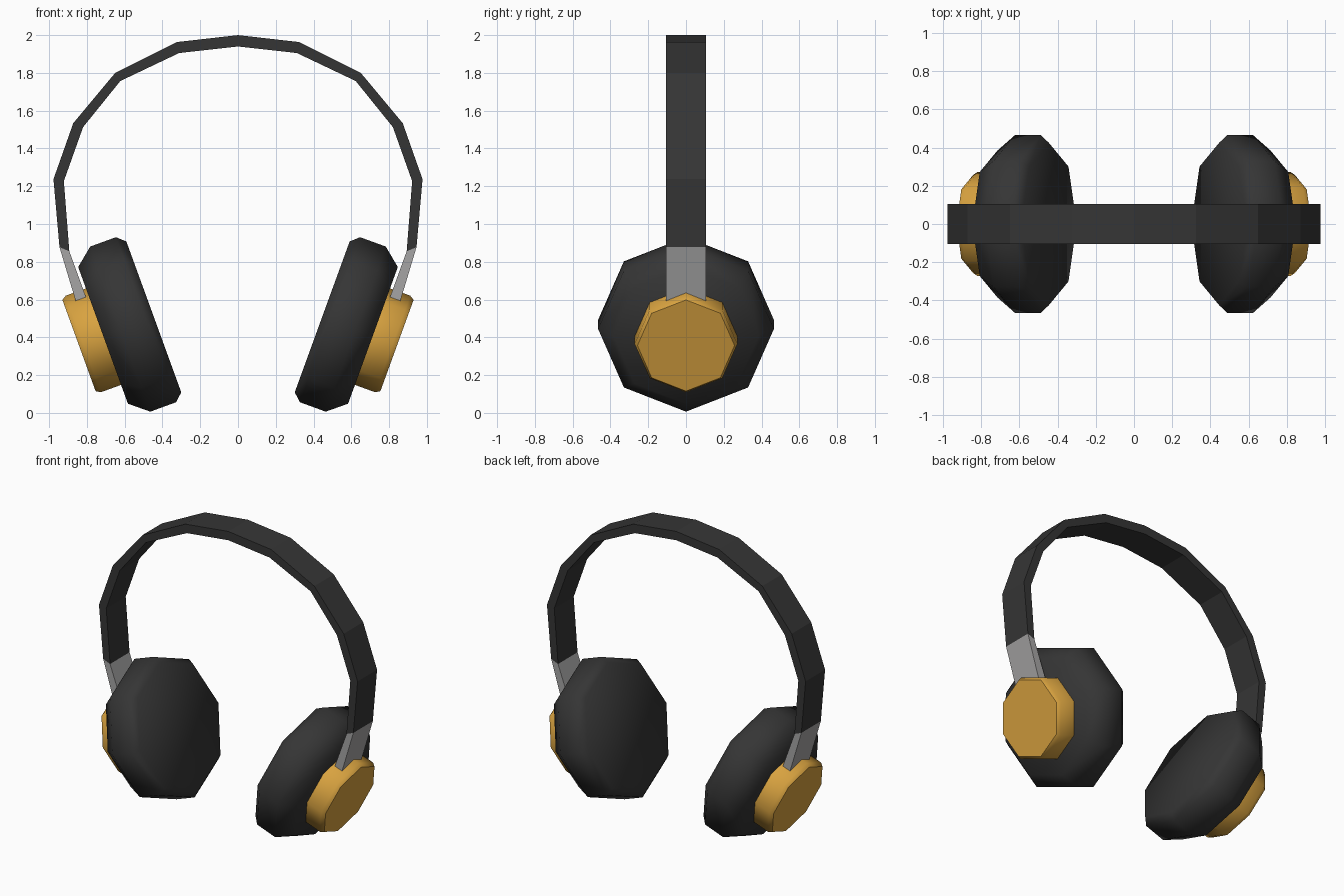
import bpy, bmesh, math
from mathutils import Vector

if "Cube" in bpy.data.objects:
    bpy.data.objects.remove(bpy.data.objects["Cube"])


def material(name, rgb):
    m = bpy.data.materials.new(name)
    m.diffuse_color = (*rgb, 1)
    m.use_nodes = True
    m.node_tree.nodes["Principled BSDF"].inputs["Base Color"].default_value = m.diffuse_color
    return m


BLACK = material("soft black", (0.036, 0.036, 0.036))
GOLD = material("gold", (0.70, 0.37, 0.052))
GREY = material("metal grey", (0.38, 0.375, 0.375))


def finish(bm, name, mat, smooth=None, mirror=False):
    bmesh.ops.recalc_face_normals(bm, faces=bm.faces)
    me = bpy.data.meshes.new(name)
    bm.to_mesh(me)
    bm.free()
    me.materials.append(mat)
    ob = bpy.data.objects.new(name, me)
    bpy.context.collection.objects.link(ob)
    if mirror:
        mod = ob.modifiers.new("mirror", 'MIRROR')
        mod.use_mirror_merge = False
    if smooth:
        bpy.ops.object.select_all(action='DESELECT')
        ob.select_set(True)
        bpy.context.view_layer.objects.active = ob
        bpy.ops.object.shade_smooth_by_angle(angle=math.radians(smooth))
    return ob


def strip(name, outer, inner, mat, half=0.105, mirror=False):
    """Strap running through paired outer / inner (x, z) points."""
    bm = bmesh.new()
    rings = [[bm.verts.new(p) for p in ((ox, -half, oz), (ox, half, oz), (ix, half, iz), (ix, -half, iz))]
             for (ox, oz), (ix, iz) in zip(outer, inner)]
    for a, b in zip(rings, rings[1:]):
        for i in range(4):
            j = (i + 1) % 4
            bm.faces.new((a[i], a[j], b[j], b[i]))
    bm.faces.new(rings[0])
    bm.faces.new(rings[-1])
    return finish(bm, name, mat, mirror=mirror)


# Cups share an axis tilted 20 degrees, facing outward and down
TILT = math.radians(20)
AXIS = Vector((math.cos(TILT), 0, -math.sin(TILT)))
UP = Vector((math.sin(TILT), 0, math.cos(TILT)))


def octagon_cup(name, profile, height, mat, smooth):
    """Eight-sided lathe of (distance along axis, radius) points."""
    bm = bmesh.new()
    rings = []
    for t, r in profile:
        rings.append([bm.verts.new(AXIS * t + UP * (height + r * math.cos(k * math.pi / 4))
                                   + Vector((0, r * math.sin(k * math.pi / 4), 0))) for k in range(8)])
    for a, b in zip(rings, rings[1:]):
        for i in range(8):
            j = (i + 1) % 8
            bm.faces.new((a[i], a[j], b[j], b[i]))
    bm.faces.new(rings[0])
    bm.faces.new(rings[-1])
    return finish(bm, name, mat, smooth, mirror=True)


# Headband: half profile reflected about x = 0
outer = [(0, 2.0), (0.325, 1.963), (0.65, 1.80), (0.872, 1.534), (0.977, 1.237), (0.945, 0.877)]
inner = [(0, 1.94), (0.312, 1.905), (0.623, 1.757), (0.82, 1.513), (0.922, 1.227), (0.893, 0.856)]


def both(pts):
    return [(-x, z) for x, z in reversed(pts[1:])] + pts


strip("headband", both(outer), both(inner), BLACK)

# Metal arms joining the band to the caps
strip("band_arm", [outer[-1], (0.858, 0.588)], [inner[-1], (0.803, 0.608)], GREY, mirror=True)

# Ear cushions and outer caps
octagon_cup("ear_cushion", [(0.245, 0.425), (0.289, 0.465), (0.434, 0.465), (0.531, 0.385)],
            0.63, BLACK, 60)
octagon_cup("ear_cap", [(0.525, 0.272), (0.645, 0.272), (0.669, 0.257)], 0.623, GOLD, 50)
